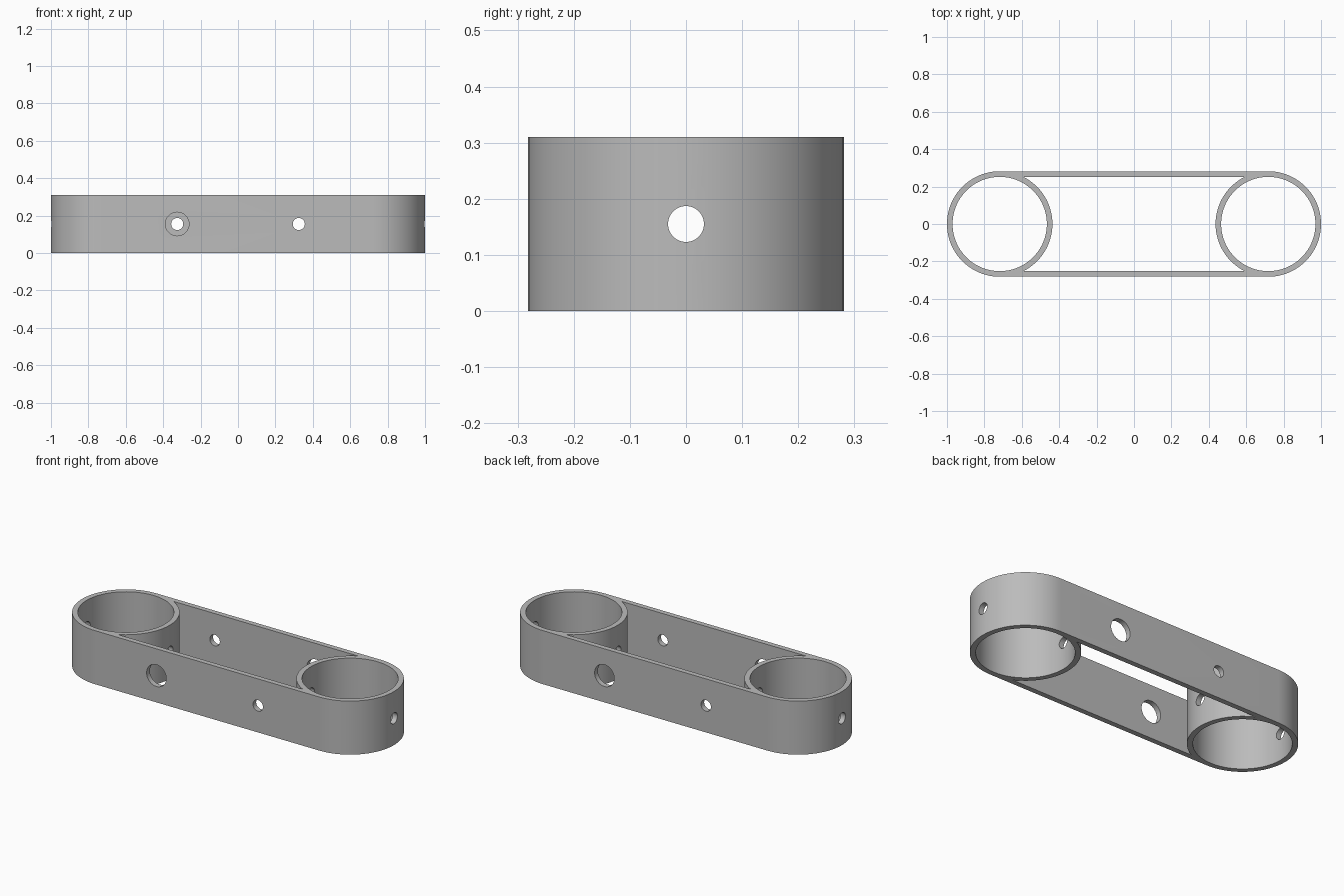
import bpy, bmesh
from math import sin, cos, asin, pi, radians

if "Cube" in bpy.data.objects:
    bpy.data.objects.remove(bpy.data.objects["Cube"])

OUTER, INNER = 0.282, 0.252      # ring radii
CENTRE = 1 - OUTER               # ring centre distance from the middle
HEIGHT = 0.31
MID = HEIGHT / 2
HOLE_X = 0.325

grey = bpy.data.materials.new("plain grey")
grey.use_nodes = True
colour = (0.5, 0.5, 0.5, 1)
grey.diffuse_color = colour
grey.node_tree.nodes["Principled BSDF"].inputs["Base Color"].default_value = colour


def arc(cx, radius, start, end, steps):
    return [(cx + radius * cos(start + (end - start) * i / steps),
             radius * sin(start + (end - start) * i / steps)) for i in range(steps + 1)]


def turned(points):
    return [(-x, -y) for x, y in points]


def prism(name, outline, z0, z1):
    """Closed solid from a plan outline."""
    bm = bmesh.new()
    base = bm.faces.new([bm.verts.new((x, y, z0)) for x, y in outline])
    top = bmesh.ops.extrude_face_region(bm, geom=[base])["geom"]
    bmesh.ops.translate(bm, vec=(0, 0, z1 - z0),
                        verts=[v for v in top if isinstance(v, bmesh.types.BMVert)])
    bmesh.ops.recalc_face_normals(bm, faces=bm.faces)
    mesh = bpy.data.meshes.new(name)
    bm.to_mesh(mesh)
    bm.free()
    obj = bpy.data.objects.new(name, mesh)
    bpy.context.collection.objects.link(obj)
    return obj


def drill(radius, length, location, rotation):
    bpy.ops.mesh.primitive_cylinder_add(vertices=48, radius=radius, depth=length,
                                        location=location, rotation=rotation)
    return bpy.context.object


# Link body: solid with rounded ends
right_end = arc(CENTRE, OUTER, -pi / 2, pi / 2, 48)
body = prism("link_body", right_end + turned(right_end), 0, HEIGHT)
body.data.materials.append(grey)

# Bores at both ends, and the pocket between the rings
cutters = [prism("bore_cutter", arc(cx, INNER, 0, 2 * pi, 96)[:-1], -0.1, HEIGHT + 0.1)
           for cx in (-CENTRE, CENTRE)]
meet = asin(INNER / OUTER)
ring_side = arc(-CENTRE, OUTER, meet, -meet, 32)
cutters.append(prism("pocket_cutter", ring_side + turned(ring_side), -0.1, HEIGHT + 0.1))

# Lengthwise hole through both rings, and a large and a small hole in each wall
cutters.append(drill(0.032, 2.2, (0, 0, MID), (0, pi / 2, 0)))
for side in (-1, 1):
    wall_y = side * (OUTER + INNER) / 2
    for x, radius in ((side * HOLE_X, 0.063), (-side * HOLE_X, 0.032)):
        cutters.append(drill(radius, 0.1, (x, wall_y, MID), (pi / 2, 0, 0)))

for cutter in cutters:
    cutter.hide_render = True
    mod = body.modifiers.new("cut", "BOOLEAN")
    mod.operation = "DIFFERENCE"
    mod.solver = "EXACT"
    mod.object = cutter

bpy.ops.object.select_all(action="DESELECT")
body.select_set(True)
bpy.context.view_layer.objects.active = body
bpy.ops.object.convert(target="MESH")
for cutter in cutters:
    bpy.data.objects.remove(cutter)
bpy.ops.object.shade_smooth_by_angle(angle=radians(30))
